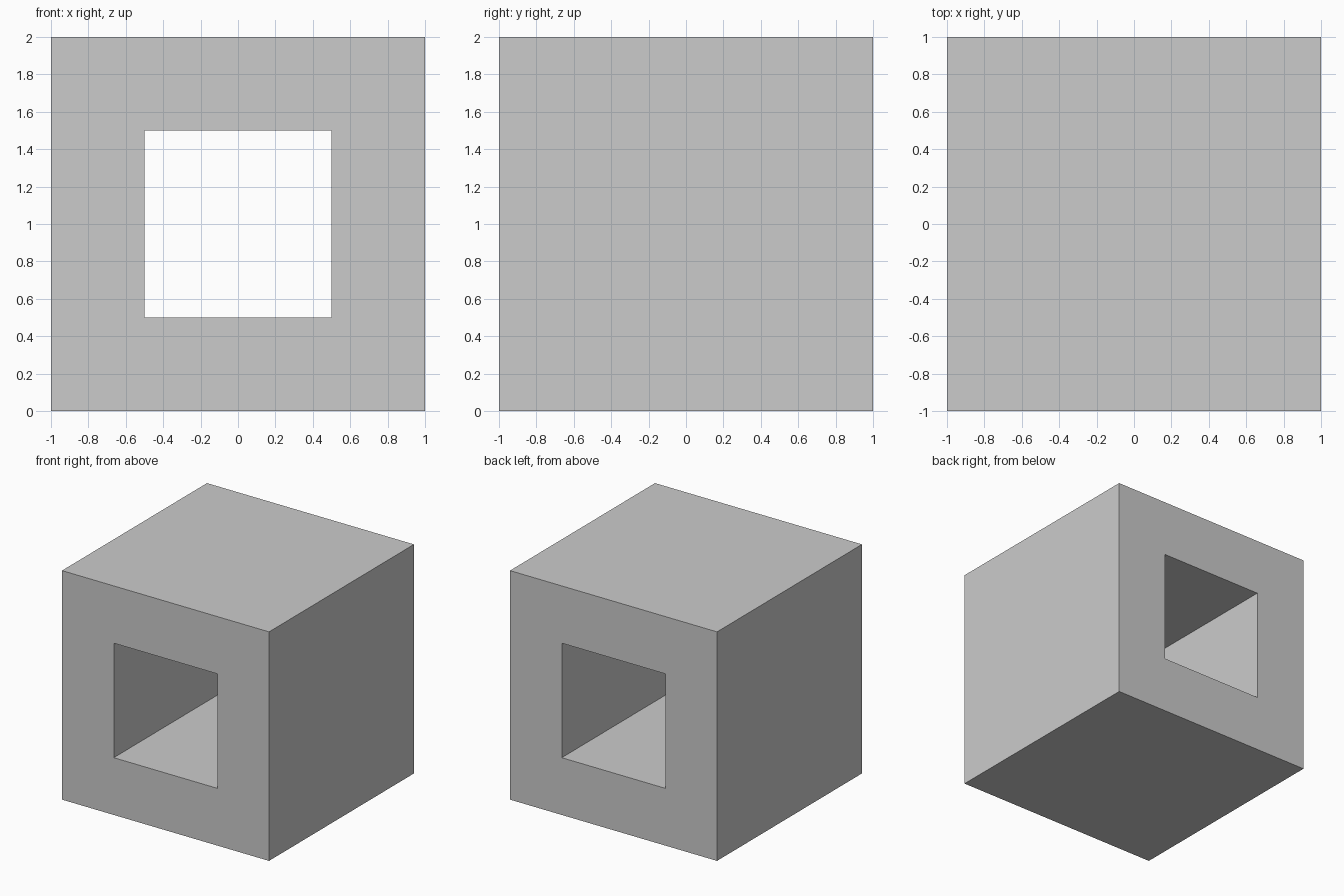
import bpy
import bmesh

if "Cube" in bpy.data.objects:
    bpy.data.objects.remove(bpy.data.objects["Cube"])

OUTER, INNER, DEPTH, MID_Z = 1.0, 0.5, 1.0, 1.0


def square_ring(bm, half, y):
    """Four corners of an upright square at depth y."""
    corners = [(-1, -1), (1, -1), (1, 1), (-1, 1)]
    return [bm.verts.new((sx * half, y, MID_Z + sz * half)) for sx, sz in corners]


# Cube with a square tunnel running front to back
bm = bmesh.new()
loops = [square_ring(bm, OUTER, -DEPTH), square_ring(bm, OUTER, DEPTH),
         square_ring(bm, INNER, DEPTH), square_ring(bm, INNER, -DEPTH)]

# Outer walls, back frame, tunnel walls, front frame
for a, b in zip(loops, loops[1:] + loops[:1]):
    for i in range(4):
        j = (i + 1) % 4
        bm.faces.new((a[i], a[j], b[j], b[i]))
bmesh.ops.recalc_face_normals(bm, faces=bm.faces)

mesh = bpy.data.meshes.new("hollow_cube")
bm.to_mesh(mesh)
bm.free()
bpy.context.collection.objects.link(bpy.data.objects.new("hollow_cube", mesh))
